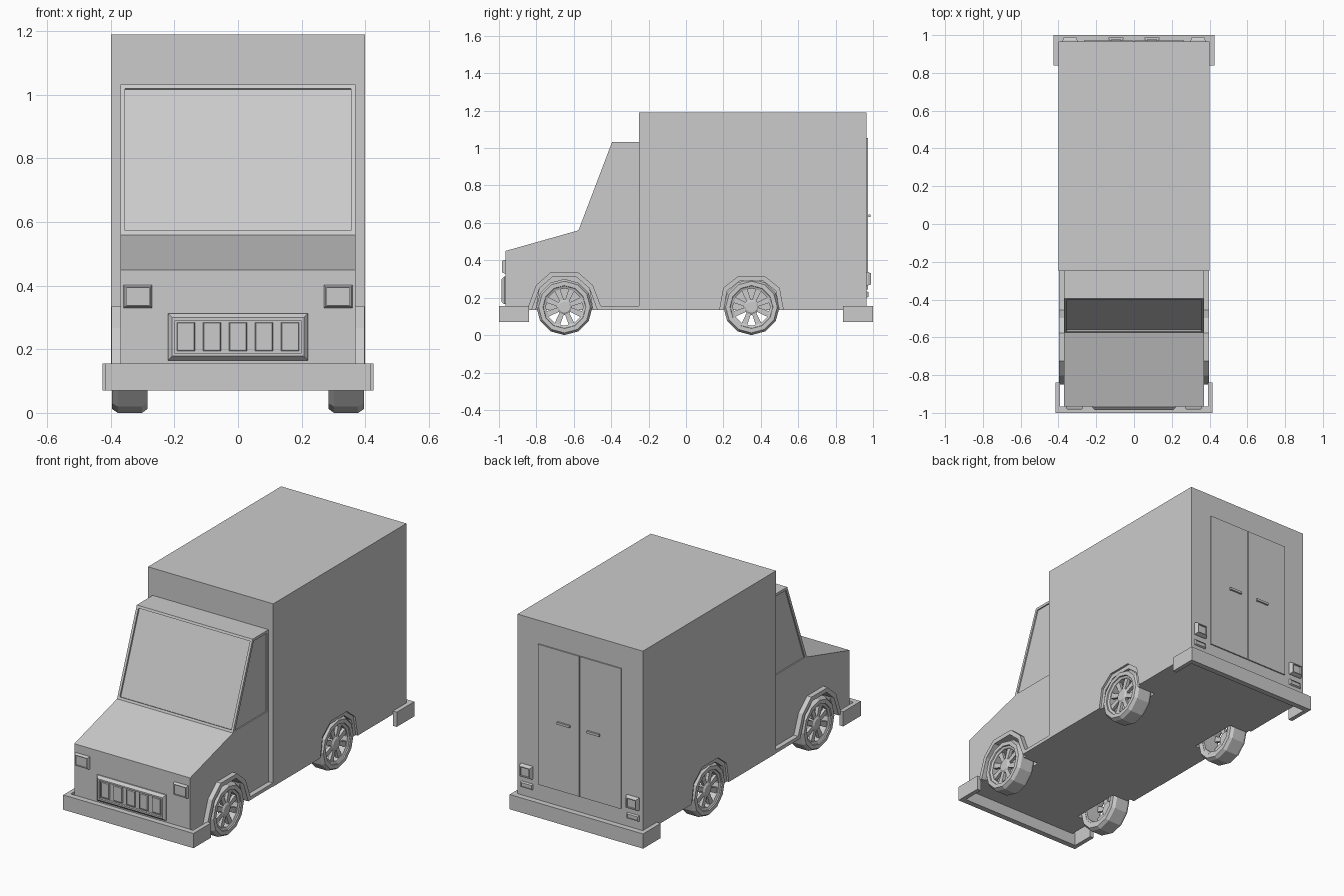
import bpy, bmesh, math

if "Cube" in bpy.data.objects:
    bpy.data.objects.remove(bpy.data.objects["Cube"])

def finish(name, bm):
    bmesh.ops.recalc_face_normals(bm, faces=bm.faces)
    me = bpy.data.meshes.new(name)
    bm.to_mesh(me)
    bm.free()
    ob = bpy.data.objects.new(name, me)
    bpy.context.collection.objects.link(ob)
    return ob

def bridge(bm, a, b):
    for i in range(len(a)):
        j = (i + 1) % len(a)
        bm.faces.new((a[i], a[j], b[j], b[i]))

def prism(name, pts, x0, x1):
    """Extrude a (y, z) profile along x."""
    bm = bmesh.new()
    a, b = [[bm.verts.new((x, y, z)) for y, z in pts] for x in (x0, x1)]
    bm.faces.new(a)
    bm.faces.new(b)
    bridge(bm, a, b)
    return finish(name, bm)

def box(name, x0, x1, y0, y1, z0, z1):
    return prism(name, [(y0, z0), (y1, z0), (y1, z1), (y0, z1)], x0, x1)

def plan_prism(name, pts, z0, z1):
    """Extrude an (x, y) outline along z."""
    bm = bmesh.new()
    a, b = [[bm.verts.new((x, y, z)) for x, y in pts] for z in (z0, z1)]
    bm.faces.new(a)
    bm.faces.new(b)
    bridge(bm, a, b)
    return finish(name, bm)

def bezel(name, x0, x1, z0, z1, y0, y1, border, depth):
    """Chamfered raised frame with a recessed face, rising from y0 to y1."""
    bm = bmesh.new()
    h = y1 - y0
    steps = [(0, y0), (0, y0 + h * .45), (border * .6, y1), (border, y1), (border, y1 - h * depth)]
    loops = [[bm.verts.new((x, y, z)) for x, z in
              ((x0 + i, z0 + i), (x1 - i, z0 + i), (x1 - i, z1 - i), (x0 + i, z1 - i))]
             for i, y in steps]
    for a, b in zip(loops, loops[1:]):
        bridge(bm, a, b)
    bm.faces.new(loops[0])
    bm.faces.new(loops[-1])
    return finish(name, bm)

def cut(ob, cutter):
    mod = ob.modifiers.new("cut", 'BOOLEAN')
    mod.operation = 'DIFFERENCE'
    mod.solver = 'EXACT'
    mod.object = cutter
    with bpy.context.temp_override(object=ob, active_object=ob):
        bpy.ops.object.modifier_apply(modifier=mod.name)
    bpy.data.objects.remove(cutter)

def arch(yc, r, top, low=0.135):
    """Six-point wheel arch centred at yc."""
    h = top - 0.135
    half = [(r, low), (r * .76, .135 + h * .66), (r * .37, top)]
    return [(yc - y, z) for y, z in half] + [(yc + y, z) for y, z in reversed(half)]

FRONT, REAR = -0.65, 0.35

# cab and cargo body
cab = prism("cab", [(-.965, .135), (-.965, .45), (-.575, .56), (-.395, 1.033), (-.25, 1.033), (-.25, .135)], -.37, .37)
cargo = box("cargo_box", -.4, .4, -.25, .965, .135, 1.19)

# windshield recess, following the slope
L = math.hypot(.18, .473)
d, n = (.18 / L, .473 / L), (-.473 / L, .18 / L)
def slope(t, o):
    return (-.575 + d[0] * t + n[0] * o, .56 + d[1] * t + n[1] * o)
cut(cab, prism("windshield_cutter", [slope(.014, -.01), slope(L - .014, -.01), slope(L - .014, .03), slope(.014, .03)], -.356, .356))

for s in (-1, 1):
    side = "right" if s > 0 else "left"
    # side window recess
    cut(cab, prism("window_cutter", [(-.555, .565), (-.385, 1.018), (-.262, 1.018), (-.262, .565)], s * .363, s * .45))
    # wheel wells
    cut(cab, prism("well_cutter", arch(FRONT, .175, .31, 0), s * .27, s * .5))
    cut(cargo, prism("well_cutter", arch(REAR, .172, .288, 0), s * .27, s * .5))
    cut(cargo, prism("arch_step_cutter", arch(REAR, .195, .312, 0), s * .388, s * .5))
    # front fender flare running into the sill
    outer = arch(FRONT, .2, .335)
    outer[-1] = (-.455, .155)
    inner = arch(FRONT, .175, .31)
    prism("fender_" + side, outer + [(-.25, .155), (-.25, .135)] + inner[::-1], s * .36, s * .398)
    # headlights and tail lights
    a, b = sorted((s * .27, s * .36))
    bezel("headlight_" + side, a, b, .33, .402, -.96, -.983, .009, .3)
    a, b = sorted((s * .3, s * .378))
    bezel("tail_light_" + side, a, b, .265, .337, .96, .99, .012, .3)
    bezel("reverse_light_" + side, a, b, .2, .234, .96, .975, .007, .3)
    # rear doors with handles
    box("rear_door_" + side, s * .002, s * .264, .96, .972, .245, 1.055)
    box("door_handle_" + side, s * .055, s * .135, .977, .987, .632, .645)
    for x in (.066, .124):
        box("handle_post_" + side, s * (x - .005), s * (x + .005), .97, .98, .634, .643)

# grille with five slats
bezel("grille", -.22, .22, .165, .313, -.96, -.986, .022, .5)
for i in range(5):
    x = (i - 2) * .082
    bezel("grille_slat", x - .028, x + .028, .194, .285, -.968, -.982, .004, .3)

# wrap-around bumpers
def bumper(name, s, w, t=.025):
    pts = [(-w, .84), (-w, 1), (w, 1), (w, .84), (w - t, .84), (w - t, 1 - t * 1.3), (t - w, 1 - t * 1.3), (t - w, .84)]
    plan_prism(name, [(x, s * y) for x, y in pts], .07, .155)
bumper("front_bumper", -1, .416)
bumper("rear_bumper", 1, .426)

# wheels: twelve-sided tyre, rim, eight spokes, hub
def ring(bm, r, x, yc, count=12):
    return [bm.verts.new((x, yc + r * math.cos(k * math.tau / count), .15 + r * math.sin(k * math.tau / count)))
            for k in range(count)]

def lathe(name, prof, s, yc):
    bm = bmesh.new()
    loops = [ring(bm, r, s * x, yc) for r, x in prof]
    for a, b in zip(loops, loops[1:] + loops[:1]):
        bridge(bm, a, b)
    return finish(name, bm)

def wheel(tag, s, yc):
    lathe("tyre_" + tag, [(.112, .29), (.138, .285), (.15, .302), (.15, .378), (.138, .396), (.115, .396), (.112, .385)], s, yc)
    lathe("rim_" + tag, [(.114, .292), (.114, .39), (.1, .384), (.1, .292)], s, yc)
    for k in range(8):
        a = k * math.tau / 8 + math.tau / 16
        ca, sa = math.cos(a), math.sin(a)
        pts = [(yc + r * ca - w * sa, .15 + r * sa + w * ca)
               for r, w in ((.025, -.011), (.105, -.016), (.105, .016), (.025, .011))]
        prism("spoke_" + tag, pts, s * .362, s * .38)
    bm = bmesh.new()
    a, b, c = [ring(bm, r, s * x, yc) for r, x in ((.042, .355), (.042, .378), (.03, .386))]
    bridge(bm, a, b)
    bridge(bm, b, c)
    bm.faces.new(a)
    bm.faces.new(c)
    finish("hub_" + tag, bm)

for s, side in ((-1, "left"), (1, "right")):
    wheel("front_" + side, s, FRONT)
    wheel("rear_" + side, s, REAR)
